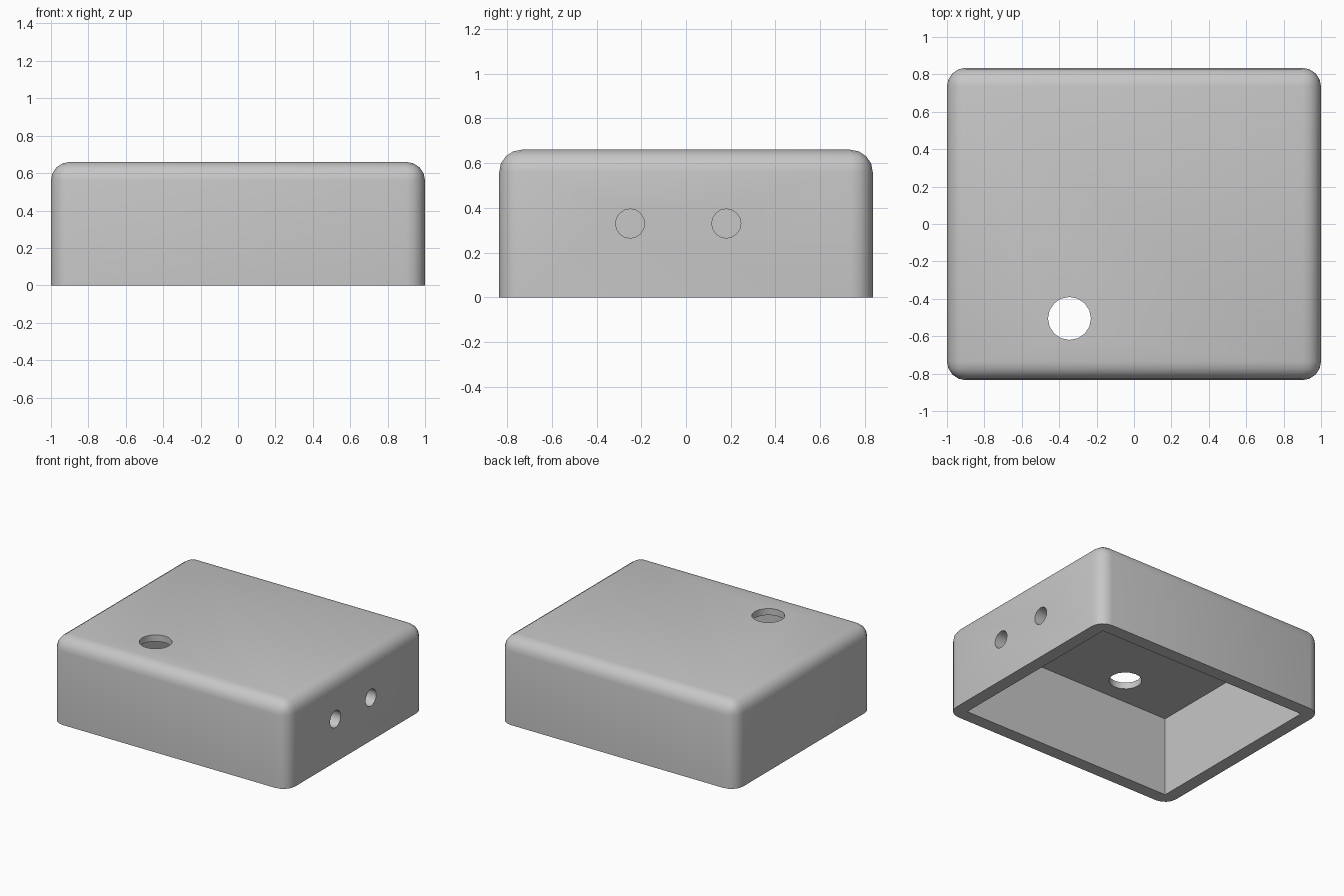
import bpy
import bmesh
from math import pi, radians
from mathutils import Matrix

cube = bpy.data.objects.get("Cube")
if cube:
    bpy.data.objects.remove(cube, do_unlink=True)

HALF_X, HALF_Y, HEIGHT = 1.0, 0.835, 0.66
WALL, ROOF, ROUND = 0.1, 0.05, 0.1

grey = bpy.data.materials.new("light_grey")
grey.use_nodes = True
colour = (0.57, 0.57, 0.57, 1)
grey.diffuse_color = colour
grey.node_tree.nodes["Principled BSDF"].inputs["Base Color"].default_value = colour


def add_object(name, bm):
    bmesh.ops.recalc_face_normals(bm, faces=bm.faces)
    mesh = bpy.data.meshes.new(name)
    bm.to_mesh(mesh)
    bm.free()
    mesh.materials.append(grey)
    obj = bpy.data.objects.new(name, mesh)
    bpy.context.collection.objects.link(obj)
    return obj


def box(half_x, half_y, bottom, top):
    bm = bmesh.new()
    place = Matrix.Translation((0, 0, (bottom + top) / 2))
    scale = Matrix.Diagonal((2 * half_x, 2 * half_y, top - bottom, 1))
    bmesh.ops.create_cube(bm, size=1, matrix=place @ scale)
    return bm


def drill(name, centre, radius, depth, turn=0):
    bm = bmesh.new()
    place = Matrix.Translation(centre) @ Matrix.Rotation(turn, 4, "Y")
    bmesh.ops.create_cone(bm, cap_ends=True, segments=16, radius1=radius,
                          radius2=radius, depth=depth, matrix=place)
    return add_object(name, bm)


# Rounded shell, sharp along the open bottom
bm = box(HALF_X, HALF_Y, 0, HEIGHT)
edges = [e for e in bm.edges if max(v.co.z for v in e.verts) > 0.1]
bmesh.ops.bevel(bm, geom=edges, offset=ROUND, segments=4, profile=0.5,
                affect="EDGES", clamp_overlap=True)
cover = add_object("enclosure_cover", bm)

# Cavity, round opening in the roof and two holes in the left wall
cutters = [
    add_object("cavity_cutter", box(HALF_X - WALL, HALF_Y - WALL, -0.2, HEIGHT - ROOF)),
    drill("roof_hole_cutter", (-0.345, -0.505, HEIGHT), 0.115, 0.4),
]
for y in (-0.25, 0.18):
    cutters.append(drill("wall_hole_cutter", (HALF_X, y, 0.33), 0.065, 0.4, pi / 2))

bpy.context.view_layer.objects.active = cover
for cutter in cutters:
    cutter.hide_render = True
    cut = cover.modifiers.new(cutter.name, "BOOLEAN")
    cut.operation = "DIFFERENCE"
    cut.solver = "EXACT"
    cut.object = cutter
    bpy.ops.object.modifier_apply(modifier=cut.name)
    bpy.data.objects.remove(cutter, do_unlink=True)

# Smooth rounding with crisp rims
bpy.ops.object.select_all(action="DESELECT")
cover.select_set(True)
bpy.ops.object.shade_smooth_by_angle(angle=radians(35))
